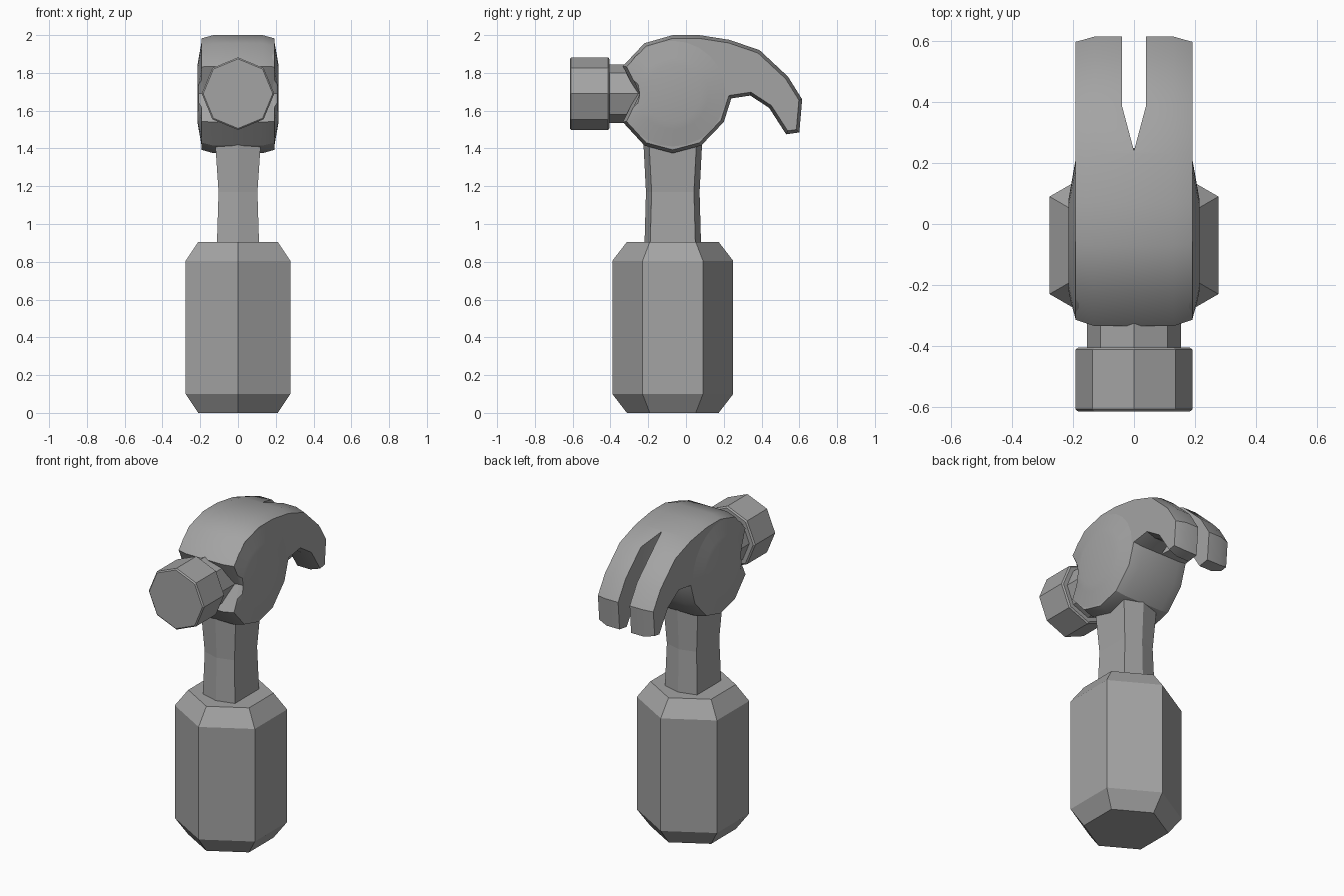
import bpy, bmesh, math
from mathutils import Vector

cube = bpy.data.objects.get("Cube")
if cube:
    bpy.data.objects.remove(cube)

steel = bpy.data.materials.new("mid_grey")
steel.use_nodes = True
GREY = (0.37, 0.37, 0.37, 1)
steel.diffuse_color = GREY
steel.node_tree.nodes["Principled BSDF"].inputs["Base Color"].default_value = GREY

CY, CZ = -0.07, 1.69      # centre of the handle in y, axis height of the head


def loft(name, rings, smooth=None):
    """Skin a list of equal-length rings and cap both ends."""
    bm = bmesh.new()
    loops = [[bm.verts.new(p) for p in ring] for ring in rings]
    n = len(loops[0])
    for a, b in zip(loops, loops[1:]):
        for i in range(n):
            j = (i + 1) % n
            bm.faces.new((a[i], a[j], b[j], b[i]))
    bm.faces.new(loops[0][::-1])
    bm.faces.new(loops[-1])
    bmesh.ops.recalc_face_normals(bm, faces=bm.faces)
    mesh = bpy.data.meshes.new(name)
    bm.to_mesh(mesh)
    bm.free()
    mesh.materials.append(steel)
    obj = bpy.data.objects.new(name, mesh)
    bpy.context.collection.objects.link(obj)
    if smooth:
        shade(obj, smooth)
    return obj


def shade(obj, degrees):
    bpy.ops.object.select_all(action='DESELECT')
    obj.select_set(True)
    bpy.context.view_layer.objects.active = obj
    bpy.ops.object.shade_smooth_by_angle(angle=math.radians(degrees))


def circle(n, r, phase=0):
    return [(r * math.cos(phase + math.tau * i / n),
             r * math.sin(phase + math.tau * i / n)) for i in range(n)]


def inset(points, d):
    """Offset a closed 2D outline inwards (counter-clockwise order)."""
    result = []
    for i, p in enumerate(points):
        p = Vector(p)
        e1 = (p - Vector(points[i - 1])).normalized()
        e2 = (Vector(points[(i + 1) % len(points)]) - p).normalized()
        n1, n2 = Vector((-e1.y, e1.x)), Vector((-e2.y, e2.x))
        result.append(p + (n1 + n2) * d / (1 + n1.dot(n2)))
    return result


# Grip: hexagonal prism with chamfered ends
loft("grip", [[(x, y + CY, z) for x, y in circle(6, r, math.pi / 2)]
              for z, r in ((0, 0.243), (0.1, 0.32), (0.805, 0.32), (0.905, 0.243))])

# Shaft: flattened hexagon with a slight waist
rings = []
for z, w, d in ((0.88, 0.112, 0.15), (1.17, 0.103, 0.142), (1.42, 0.12, 0.155), (1.5, 0.12, 0.155)):
    s = d - 0.03
    rings.append([(x, y + CY, z) for x, y in
                  ((0, -d), (w, -s), (w, s), (0, d), (-w, s), (-w, -s))])
loft("shaft", rings)

# Head: side outline (y, z) with a curved claw at the back and a notched front
outline = [(-0.26, CZ), (-0.335, 1.54), (-0.22, 1.415), (CY, 1.375), (0.08, 1.415),
           (0.2, 1.54), (0.24, 1.665), (0.34, 1.68), (0.44, 1.615), (0.53, 1.475),
           (0.6, 1.485), (0.615, 1.66), (0.54, 1.78), (0.39, 1.92), (0.23, 1.975),
           (0.07, 2.0), (-0.07, 2.0), (-0.22, 1.957), (-0.335, 1.835)]
rim = inset(outline, 0.017)
head = loft("head", [[(x, y, z) for y, z in prof] for x, prof in
                     ((-0.192, rim), (-0.13, outline), (0.13, outline), (0.192, rim))])

# Claw slot cutter
slot = [(0, 0.24), (0.04, 0.39), (0.04, 0.8), (-0.04, 0.8), (-0.04, 0.39)]
cutter = loft("claw_slot_cutter", [[(x, y, z) for x, y in slot] for z in (1.2, 2.2)])
cutter.hide_render = True
cutter.hide_set(True)
mod = head.modifiers.new("claw_slot", 'BOOLEAN')
mod.operation = 'DIFFERENCE'
mod.solver = 'EXACT'
mod.object = cutter
bpy.context.view_layer.objects.active = head
bpy.ops.object.modifier_apply(modifier=mod.name)
bpy.data.objects.remove(cutter)
shade(head, 30)

# Cheeks: shallow round bulges on both sides of the head, trimmed to the notch
for side, name in ((1, "left_cheek"), (-1, "right_cheek")):
    rings = []
    for x, r in ((0.18, 0.28), (0.192, 0.28), (0.208, 0.19), (0.215, 0.15)):
        rings.append([(side * x, max(y + CY, -0.245 - 0.47 * abs(z)), z + CZ)
                      for y, z in circle(24, r)])
    loft(name, rings, 30)

# Neck and striking face: octagons along y
for name, profile in (
        ("neck", ((-0.15, 0.155), (-0.42, 0.155))),
        ("striking_face", ((-0.405, 0.182), (-0.412, 0.192), (-0.608, 0.192), (-0.615, 0.184)))):
    loft(name, [[(x, y, z + CZ) for x, z in circle(8, r)] for y, r in profile])
